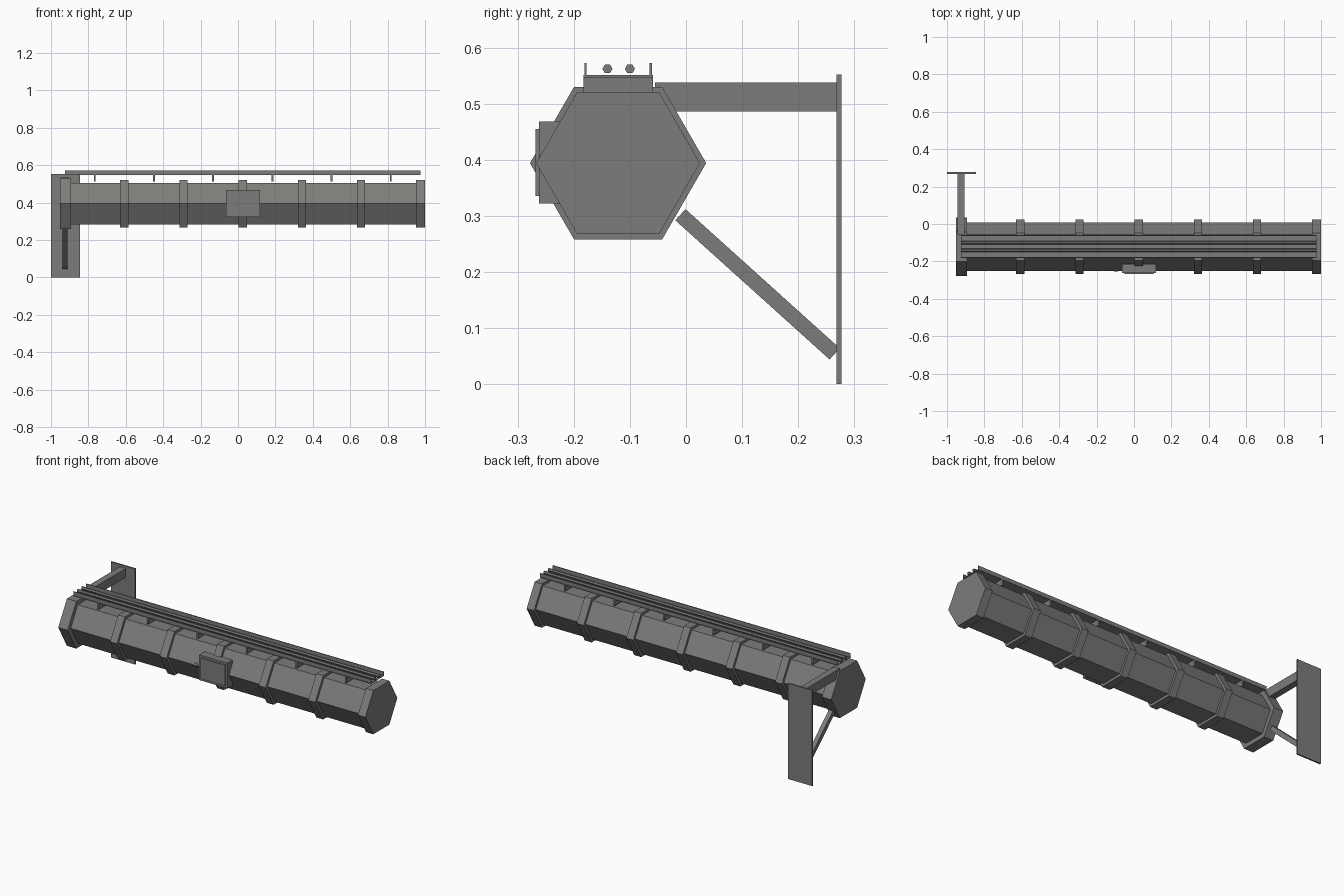
import bpy
from math import cos, sin, pi, atan2, hypot

if "Cube" in bpy.data.objects:
    bpy.data.objects.remove(bpy.data.objects["Cube"])

CY, CZ = -0.121, 0.394   # axis of the hexagonal beam

# dark grey painted steel
steel = bpy.data.materials.new("dark_steel")
steel.diffuse_color = (0.21, 0.203, 0.193, 1)
steel.use_nodes = True
steel.node_tree.nodes["Principled BSDF"].inputs["Base Color"].default_value = steel.diffuse_color


def box(name, x0, x1, y0, y1, z0, z1):
    bpy.ops.mesh.primitive_cube_add(size=1, location=((x0 + x1) / 2, (y0 + y1) / 2, (z0 + z1) / 2))
    o = bpy.context.object
    o.name = name
    o.scale = (x1 - x0, y1 - y0, z1 - z0)
    bpy.ops.object.transform_apply(location=False, rotation=False, scale=True)
    o.data.materials.append(steel)
    return o


def prism(name, x0, x1, y, z, r, n=6):
    # closed n-sided prism along x, with corners pointing to +-y
    ring = [(y + r * cos(2 * pi * i / n), z + r * sin(2 * pi * i / n)) for i in range(n)]
    verts = [(x0, a, b) for a, b in ring] + [(x1, a, b) for a, b in ring]
    faces = [tuple(reversed(range(n))), tuple(range(n, 2 * n))]
    faces += [(i, (i + 1) % n, (i + 1) % n + n, i + n) for i in range(n)]
    me = bpy.data.meshes.new(name)
    me.from_pydata(verts, [], faces)
    me.materials.append(steel)
    o = bpy.data.objects.new(name, me)
    bpy.context.collection.objects.link(o)
    return o


# hexagonal beam and its bands
prism("beam", -0.94, 0.99, CY, CZ, 0.129)
prism("mount_collar", -0.953, -0.893, CY, CZ, 0.157)
for i in range(5):
    c = -0.608 + i * 0.3165
    prism("band", c - 0.022, c + 0.022, CY, CZ, 0.146)
prism("end_cap", 0.953, 1.0, CY, CZ, 0.146)

# cable tray on top: floor, side walls, cables, supports
TX0, TX1 = -0.925, 0.975
box("tray_floor", TX0, TX1, -0.183, -0.059, 0.547, 0.551)
for y in (-0.179, -0.063):
    box("tray_wall", TX0, TX1, y - 0.002, y + 0.002, 0.549, 0.572)
for y in (-0.140, -0.100):
    prism("cable", TX0, TX1, y, 0.562, 0.009)
for i in range(6):
    x = -0.766 + i * 0.3165
    box("tray_support", x - 0.005, x + 0.005, -0.183, -0.059, 0.512, 0.548)

# junction box on the front with lid and side connector
box("junction_box", -0.064, 0.117, -0.262, -0.215, 0.322, 0.468)
box("junction_lid", -0.051, 0.104, -0.268, -0.261, 0.335, 0.455)
prism("connector_stem", -0.09, -0.06, -0.241, 0.394, 0.006, 8)
prism("connector_nut", -0.108, -0.086, -0.241, 0.394, 0.013)

# wall plate, horizontal arm and diagonal strut
box("wall_plate", -1.0, -0.845, 0.268, 0.277, 0.0, 0.552)
box("arm", -0.944, -0.906, -0.055, 0.27, 0.486, 0.538)
ya, za, yb, zb = -0.010, 0.302, 0.265, 0.054
L = hypot(yb - ya, zb - za)
strut = box("strut", -0.013, 0.013, -L / 2, L / 2, -0.0135, 0.0135)
strut.location = (-0.925, (ya + yb) / 2, (za + zb) / 2)
strut.rotation_euler = (atan2(zb - za, yb - ya), 0, 0)
